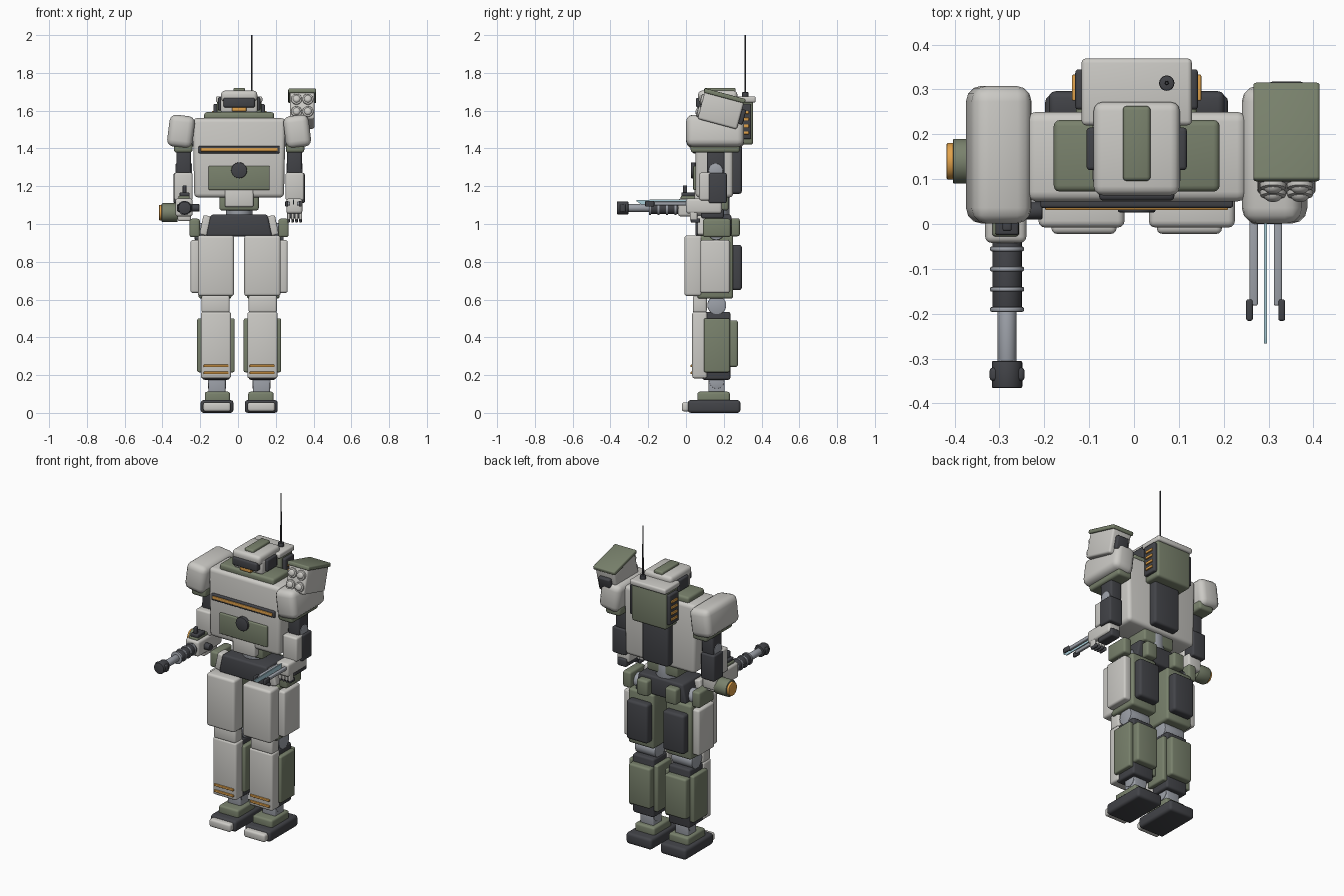
import bpy, bmesh, math
from mathutils import Vector, Matrix

CX = 0.006  # body centre line


def mat(name, r, g, b):
    m = bpy.data.materials.new(name)
    m.diffuse_color = (r, g, b, 1)
    return m


W = mat("armour_white", 0.60, 0.59, 0.56)
G = mat("armour_green", 0.19, 0.22, 0.15)
D = mat("frame_dark", 0.055, 0.057, 0.065)
M = mat("metal", 0.34, 0.36, 0.40)
O = mat("amber", 0.75, 0.36, 0.07)
B = mat("blade_blue", 0.40, 0.62, 0.70)


def finish(name, bm, m, loc=(0, 0, 0), rot=(0, 0, 0)):
    me = bpy.data.meshes.new(name)
    bm.to_mesh(me)
    bm.free()
    ob = bpy.data.objects.new(name, me)
    bpy.context.collection.objects.link(ob)
    ob.location = Vector(loc) + Vector((CX, 0, 0))
    ob.rotation_euler = [math.radians(a) for a in rot]
    me.materials.append(m)
    bpy.ops.object.select_all(action='DESELECT')
    ob.select_set(True)
    bpy.context.view_layer.objects.active = ob
    bpy.ops.object.shade_smooth_by_angle(angle=math.radians(35))
    return ob


def box(name, x, y, z, m, bev=0.012, rot=(0, 0, 0), taper=1.0):
    """Bevelled box from ranges; taper scales the bottom in x."""
    size = [r[1] - r[0] for r in (x, y, z)]
    bm = bmesh.new()
    bmesh.ops.create_cube(bm, size=1, matrix=Matrix.Diagonal((*size, 1)))
    for v in bm.verts:
        if v.co.z < 0:
            v.co.x *= taper
    bev = min(bev, 0.45 * min(size))
    bmesh.ops.bevel(bm, geom=bm.edges[:], offset=bev, segments=3, profile=0.5, affect='EDGES')
    return finish(name, bm, m, [sum(r) / 2 for r in (x, y, z)], rot)


def pair(name, x, y, z, m, bev=0.012, roll=0, taper=1.0):
    """Same box on the left and right of the centre line."""
    box(name + "_left", x, y, z, m, bev, (0, roll, 0), taper)
    box(name + "_right", (-x[1], -x[0]), y, z, m, bev, (0, -roll, 0), taper)


def rod(name, a, b, r, m, r2=None, bev=0.004, seg=28):
    """Cylinder or cone from point a to point b with softened rims."""
    a, b = Vector(a), Vector(b)
    bm = bmesh.new()
    bmesh.ops.create_cone(bm, cap_ends=True, segments=seg, radius1=r,
                          radius2=r if r2 is None else r2, depth=(b - a).length)
    rims = [e for e in bm.edges if abs(e.verts[0].co.z - e.verts[1].co.z) < 1e-6]
    bmesh.ops.bevel(bm, geom=rims, offset=min(bev, r * 0.3), segments=2, profile=0.5, affect='EDGES')
    q = (b - a).to_track_quat('Z', 'Y').to_matrix().to_4x4()
    bmesh.ops.transform(bm, matrix=q, verts=bm.verts)
    return finish(name, bm, m, (a + b) / 2)


def rod_pair(name, a, b, r, m):
    for s, n in ((1, "_left"), (-1, "_right")):
        rod(name + n, (s * a[0], a[1], a[2]), (s * b[0], b[1], b[2]), r, m)


# Feet
pair("foot_sole", (0.03, 0.204), (0.01, 0.288), (0.0, 0.068), D, 0.016)
pair("toe_cap", (0.045, 0.19), (-0.022, 0.06), (0.008, 0.056), W)
pair("foot_armour", (0.048, 0.182), (0.06, 0.232), (0.05, 0.112), G)
# Ankles and shins
pair("ankle_block", (0.073, 0.163), (0.12, 0.205), (0.10, 0.20), M, 0.008)
rod_pair("ankle_joint", (0.07, 0.163, 0.168), (0.166, 0.163, 0.168), 0.04, M)
pair("shin_core", (0.05, 0.195), (0.085, 0.235), (0.175, 0.535), D)
pair("shin_plate", (0.043, 0.203), (0.033, 0.112), (0.183, 0.535), W)
pair("shin_side_panel_outer", (0.19, 0.222), (0.094, 0.232), (0.215, 0.50), G, 0.009)
pair("shin_side_panel_inner", (0.024, 0.056), (0.094, 0.232), (0.215, 0.50), G, 0.009)
pair("calf_plate", (0.05, 0.196), (0.22, 0.275), (0.243, 0.49), G)
for i, z in enumerate((0.205, 0.242)):
    pair(f"shin_stripe_{i}", (0.056, 0.188), (0.024, 0.04), (z, z + 0.013), O, 0.003)
# Knees and thighs
pair("knee_guard", (0.05, 0.2), (0.036, 0.11), (0.53, 0.622), W)
rod_pair("knee_joint", (0.055, 0.163, 0.57), (0.195, 0.163, 0.57), 0.05, M)
pair("thigh_core", (0.04, 0.215), (0.06, 0.25), (0.605, 0.94), G, 0.014)
pair("thigh_plate", (0.027, 0.219), (-0.008, 0.086), (0.618, 0.94), W, 0.015)
pair("thigh_side_panel", (0.205, 0.257), (0.076, 0.232), (0.635, 0.915), W, 0.012)
pair("thigh_back_pack", (0.052, 0.196), (0.235, 0.296), (0.65, 0.89), D, 0.015)
# Pelvis and waist
rod_pair("hip_joint", (0.1, 0.16, 0.96), (0.235, 0.16, 0.96), 0.045, M)
box("pelvis", (-0.15, 0.15), (0.05, 0.24), (0.935, 1.05), D, 0.012, taper=1.16)
pair("hip_skirt", (0.158, 0.20), (0.06, 0.13), (0.94, 1.045), W, 0.01, roll=-12)
pair("hip_pouch", (0.208, 0.262), (0.09, 0.236), (0.93, 1.028), G)
pair("rear_pouch", (0.06, 0.135), (0.22, 0.285), (0.935, 1.03), G)
rod("waist_column", (0, 0.16, 1.02), (0, 0.16, 1.17), 0.07, M)
box("waist_block", (-0.104, 0.104), (0.08, 0.225), (1.072, 1.16), G)
box("belly_plate", (-0.076, 0.076), (0.045, 0.12), (1.09, 1.185), W, 0.01)
# Torso
box("torso", (-0.246, 0.246), (0.05, 0.25), (1.14, 1.56), W, 0.022, taper=0.965)
box("chest_band", (-0.215, 0.215), (0.036, 0.065), (1.374, 1.414), D, 0.006)
box("chest_light", (-0.204, 0.204), (0.031, 0.05), (1.385, 1.403), O, 0.003)
box("chest_panel", (-0.162, 0.162), (0.038, 0.07), (1.18, 1.308), G, 0.006)
rod("chest_port", (0, 0.05, 1.284), (0, 0.026, 1.284), 0.042, D)
box("collar", (-0.185, 0.185), (0.072, 0.232), (1.545, 1.592), G, 0.014)
# Head
rod("neck", (0, 0.17, 1.56), (0, 0.17, 1.62), 0.06, D)
box("head_core", (-0.098, 0.098), (0.085, 0.262), (1.588, 1.675), W, 0.014)
box("helmet", (-0.096, 0.096), (0.064, 0.272), (1.648, 1.706), W, 0.02)
pair("ear_module", (0.085, 0.112), (0.12, 0.215), (1.6, 1.672), D, 0.008)
box("visor", (-0.084, 0.084), (0.052, 0.12), (1.617, 1.668), D, 0.01)
box("mouth_light", (-0.038, 0.038), (0.06, 0.12), (1.596, 1.622), O, 0.004)
box("head_crest", (-0.031, 0.031), (0.096, 0.263), (1.69, 1.721), G, 0.009)
# Backpack and antenna
box("backpack_upper", (-0.118, 0.118), (0.235, 0.356), (1.42, 1.655), G, 0.014)
box("backpack_lid", (-0.123, 0.123), (0.22, 0.369), (1.643, 1.676), W, 0.01)
box("backpack_lower", (-0.088, 0.088), (0.235, 0.296), (1.16, 1.43), D, 0.014)
pair("vent_block", (0.105, 0.137), (0.255, 0.345), (1.45, 1.635), D, 0.008)
for i in range(4):
    z = 1.475 + 0.036 * i
    pair(f"vent_slat_{i}", (0.12, 0.144), (0.275, 0.333), (z, z + 0.016), O, 0.003)
rod("antenna_base", (0.067, 0.314, 1.67), (0.067, 0.314, 1.698), 0.017, D)
rod("antenna", (0.067, 0.314, 1.67), (0.067, 0.314, 2.0), 0.005, D, r2=0.0035, seg=12)
# Shoulders and arms
rod_pair("shoulder_joint", (0.2, 0.16, 1.46), (0.3, 0.16, 1.46), 0.05, M)
pair("shoulder_pad", (0.24, 0.375), (0.001, 0.308), (1.405, 1.575), W, 0.035, roll=-7)
pair("shoulder_trim", (0.247, 0.345), (0.025, 0.285), (1.378, 1.435), G, 0.014)
pair("upper_arm", (0.254, 0.332), (0.11, 0.205), (1.26, 1.40), D)
rod_pair("elbow_joint", (0.25, 0.157, 1.283), (0.336, 0.157, 1.283), 0.038, M)
pair("forearm_plate", (0.246, 0.344), (0.07, 0.145), (1.125, 1.272), W, 0.011)
pair("forearm_core", (0.256, 0.348), (0.12, 0.216), (1.11, 1.27), D, 0.01)

# Left-hand blade: fist, fingers, rails, blade
box("fist", (0.25, 0.335), (0.0, 0.19), (1.055, 1.135), W, 0.014)
box("wrist", (0.262, 0.325), (0.08, 0.2), (1.03, 1.08), D, 0.01)
for i in range(4):
    x = 0.262 + 0.021 * i
    box(f"finger_{i}", (x - 0.008, x + 0.008), (0.02, 0.06), (1.022, 1.07), W, 0.005)
    box(f"fingertip_{i}", (x - 0.007, x + 0.007), (0.025, 0.075), (1.008, 1.03), D, 0.005)
for x, t in ((0.261, -0.01), (0.315, 0.008)):
    box("blade_rail", (x - 0.009, x + 0.009), (-0.182, 0.05), (1.098, 1.118), M, 0.004)
    box("rail_tip", (x + t - 0.007, x + t + 0.008), (-0.216, -0.168), (1.092, 1.122), D, 0.005)
bm = bmesh.new()
outline = [(0.05, 1.102), (-0.235, 1.102), (-0.266, 1.124), (-0.25, 1.128), (0.05, 1.13)]
f = bm.faces.new([bm.verts.new((0.284, y, z)) for y, z in outline])
ext = bmesh.ops.extrude_face_region(bm, geom=[f])["geom"]
bmesh.ops.translate(bm, vec=(0.006, 0, 0), verts=[v for v in ext if isinstance(v, bmesh.types.BMVert)])
bmesh.ops.recalc_face_normals(bm, faces=bm.faces)
finish("blade", bm, B)

# Right-hand gun: receiver, ribbed jacket, barrel, muzzle, sight, drum
GX, GZ = -0.289, 1.085
box("gun_receiver", (-0.338, -0.246), (-0.042, 0.19), (1.04, 1.135), W, 0.014)
box("gun_grip", (-0.325, -0.255), (0.03, 0.16), (1.015, 1.06), W, 0.01)
box("gun_cover", (-0.322, -0.262), (-0.028, 0.08), (1.12, 1.15), G, 0.008)
rod("gun_jacket", (GX, -0.03, GZ), (GX, -0.194, GZ), 0.033, D)
for i in range(4):
    y = -0.05 - 0.045 * i
    rod(f"jacket_ring_{i}", (GX, y, GZ), (GX, y - 0.011, GZ), 0.038, M)
rod("gun_barrel", (GX, -0.18, GZ), (GX, -0.32, GZ), 0.021, M)
rod("gun_muzzle", (GX, -0.305, GZ), (GX, -0.366, GZ), 0.034, D)
box("muzzle_brake", (GX - 0.039, GX + 0.039), (-0.35, -0.32), (GZ - 0.022, GZ + 0.022), D, 0.008)
box("sight_base", (GX - 0.026, GX + 0.026), (-0.025, 0.05), (1.145, 1.167), D, 0.006)
box("sight_post", (GX - 0.01, GX + 0.01), (-0.016, 0.006), (1.16, 1.205), D, 0.005)
rod("gun_side_knob", (-0.25, 0.03, GZ), (-0.21, 0.03, GZ), 0.02, D)
rod("ammo_drum", (-0.325, 0.14, 1.06), (-0.41, 0.14, 1.06), 0.05, G)
rod("drum_cap", (-0.40, 0.14, 1.06), (-0.424, 0.14, 1.06), 0.041, O)

# Tilted launcher on the left shoulder
tilt = Matrix.Rotation(math.radians(-15), 3, 'X')
centre = Vector((0.334, 0.186, 1.607))


def pod(name, size, off, m, bev):
    c = centre + tilt @ Vector(off)
    box(name, *[(c[i] - size[i] / 2, c[i] + size[i] / 2) for i in range(3)], m, bev, (-15, 0, 0))


pod("launcher_body", (0.13, 0.215, 0.15), (0, 0, -0.006), W, 0.012)
pod("launcher_lid", (0.148, 0.225, 0.024), (0, 0, 0.074), G, 0.007)
pod("launcher_back", (0.08, 0.03, 0.08), (0, 0.115, -0.01), D, 0.008)
pod("launcher_mount", (0.07, 0.1, 0.07), (0, 0.02, -0.09), D, 0.01)
for x in (-0.03, 0.03):
    for z in (-0.042, 0.026):
        a, b = (centre + tilt @ Vector((x, y, z)) for y in (-0.09, -0.118))
        rod("launch_tube", a, b, 0.029, W)
        c = centre + tilt @ Vector((x, -0.128, z))
        rod("rocket_nose", b, c, 0.022, W, r2=0.012)
